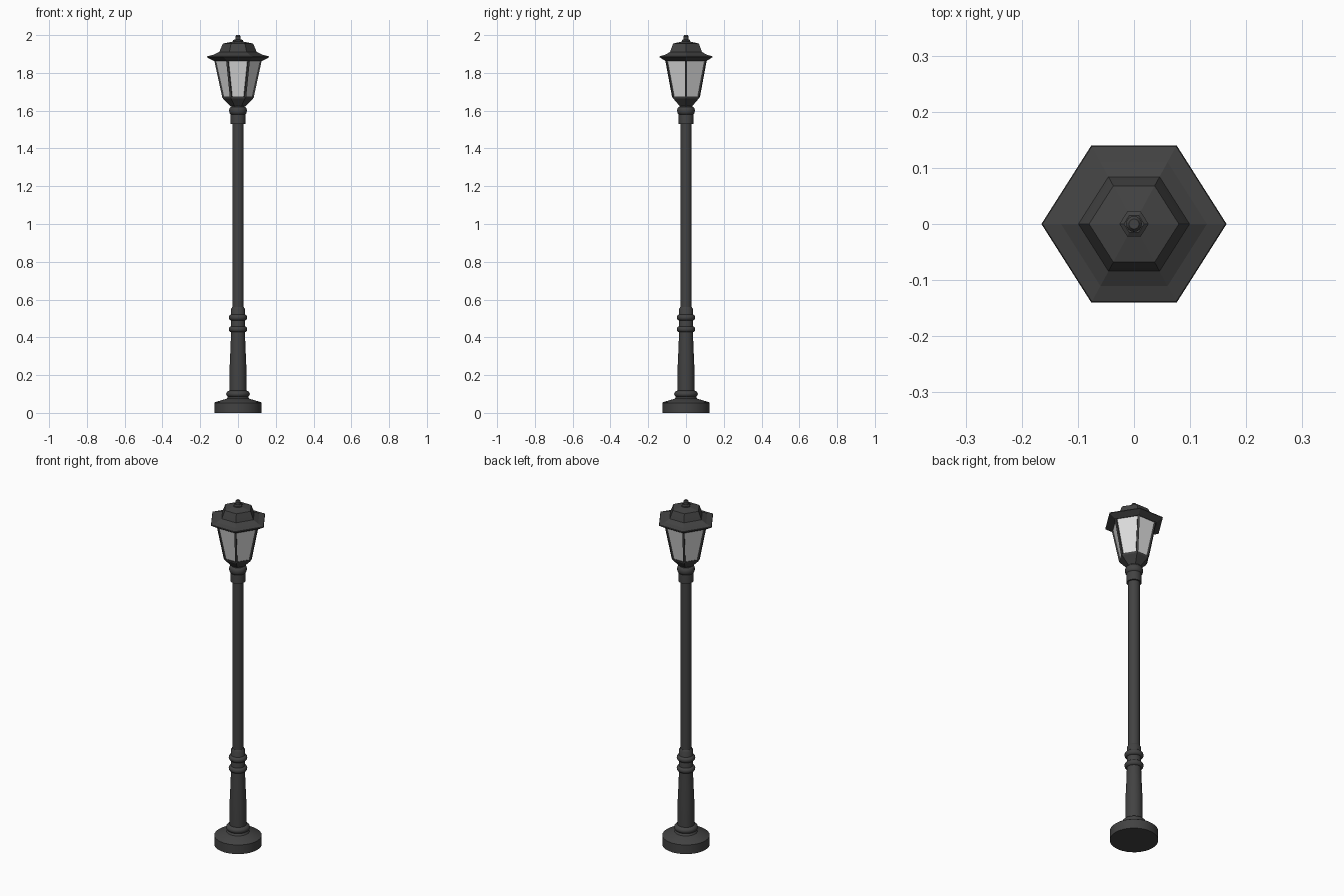
import bpy, bmesh, math
from mathutils import Vector

cube = bpy.data.objects.get("Cube")
if cube:
    bpy.data.objects.remove(cube)


def material(name, value, rough):
    m = bpy.data.materials.new(name)
    m.use_nodes = True
    col = (value, value, value, 1)
    m.diffuse_color = col
    node = m.node_tree.nodes["Principled BSDF"]
    node.inputs["Base Color"].default_value = col
    node.inputs["Roughness"].default_value = rough
    return m


IRON = material("dark iron", 0.055, 0.6)
GLASS = material("frosted glass", 0.72, 0.4)


def circle(r, z, n=32):
    return [Vector((r * math.cos(2 * math.pi * i / n), r * math.sin(2 * math.pi * i / n), z))
            for i in range(n)]


def hexagon(r, z):
    # six corners, pointing along x and slightly stretched that way
    x, y = 0.46 * r, 0.85 * r
    return [Vector(p) for p in ((r, 0, z), (x, y, z), (-x, y, z),
                                (-r, 0, z), (-x, -y, z), (x, -y, z))]


def loft(name, section, profile, mat, smooth=False):
    """Skin a stack of (radius, height) sections, capped at both ends."""
    bm = bmesh.new()
    rings = [[bm.verts.new(p) for p in section(r, z)] for r, z in profile]
    for low, high in zip(rings, rings[1:]):
        for i in range(len(low)):
            j = (i + 1) % len(low)
            bm.faces.new((low[i], low[j], high[j], high[i]))
    bm.faces.new(rings[0][::-1])
    bm.faces.new(rings[-1])
    bmesh.ops.recalc_face_normals(bm, faces=bm.faces)
    mesh = bpy.data.meshes.new(name)
    bm.to_mesh(mesh)
    bm.free()
    mesh.materials.append(mat)
    obj = bpy.data.objects.new(name, mesh)
    bpy.context.collection.objects.link(obj)
    if smooth:
        bpy.ops.object.select_all(action="DESELECT")
        obj.select_set(True)
        bpy.context.view_layer.objects.active = obj
        bpy.ops.object.shade_smooth_by_angle(angle=math.radians(35))
    return obj


def bead(name, core, bulge, z, half):
    """Rounded moulding ring around the post."""
    steps = 8
    profile = [(core + bulge * math.sin(math.pi * k / steps),
                z - half * math.cos(math.pi * k / steps)) for k in range(steps + 1)]
    loft(name, circle, profile, IRON, True)


def bar(name, a, b, width):
    """Square bar joining two points."""
    bpy.ops.mesh.primitive_cube_add(size=1, location=(a + b) / 2)
    obj = bpy.context.object
    obj.name = name
    obj.scale = (width, width, (b - a).length)
    obj.rotation_euler = (b - a).to_track_quat("Z", "Y").to_euler()
    obj.data.materials.append(IRON)


# Foot and post
loft("base", circle, [(0.125, 0), (0.125, 0.053), (0.12, 0.057), (0.06, 0.075), (0.05, 0.09)], IRON, True)
loft("lower_shaft", circle, [(0.045, 0.08), (0.044, 0.25), (0.039, 0.36), (0.037, 0.43)], IRON, True)
loft("shaft_collar", circle, [(0.037, 0.42), (0.037, 0.55), (0.031, 0.56)], IRON, True)
loft("post", circle, [(0.03, 0.54), (0.03, 1.55)], IRON, True)
loft("top_collar", circle, [(0.039, 1.53), (0.039, 1.59), (0.033, 1.64)], IRON, True)

# Moulding rings
bead("base_ring", 0.042, 0.021, 0.1, 0.018)
bead("lower_ring", 0.035, 0.014, 0.443, 0.016)
bead("upper_ring", 0.035, 0.014, 0.505, 0.016)
bead("collar_ring", 0.034, 0.013, 1.6, 0.021)

# Lantern
loft("lantern_cup", hexagon, [(0.037, 1.622), (0.08, 1.665), (0.083, 1.675)], IRON)
loft("lantern_glass", hexagon, [(0.079, 1.674), (0.122, 1.868)], GLASS)
for n, (a, b) in enumerate(zip(hexagon(0.078, 1.672), hexagon(0.121, 1.87))):
    bar(f"corner_bar_{n + 1}", a, b, 0.011)

# Roof and finial
loft("roof", hexagon, [(0.13, 1.864), (0.165, 1.883), (0.163, 1.888), (0.13, 1.896),
                       (0.099, 1.911), (0.092, 1.928), (0.08, 1.955), (0.026, 1.966)], IRON)
loft("finial_foot", hexagon, [(0.026, 1.96), (0.026, 1.973), (0.018, 1.978)], IRON)
loft("finial", circle, [(0.014, 1.97), (0.014, 1.993), (0.009, 2.0)], IRON, True)
